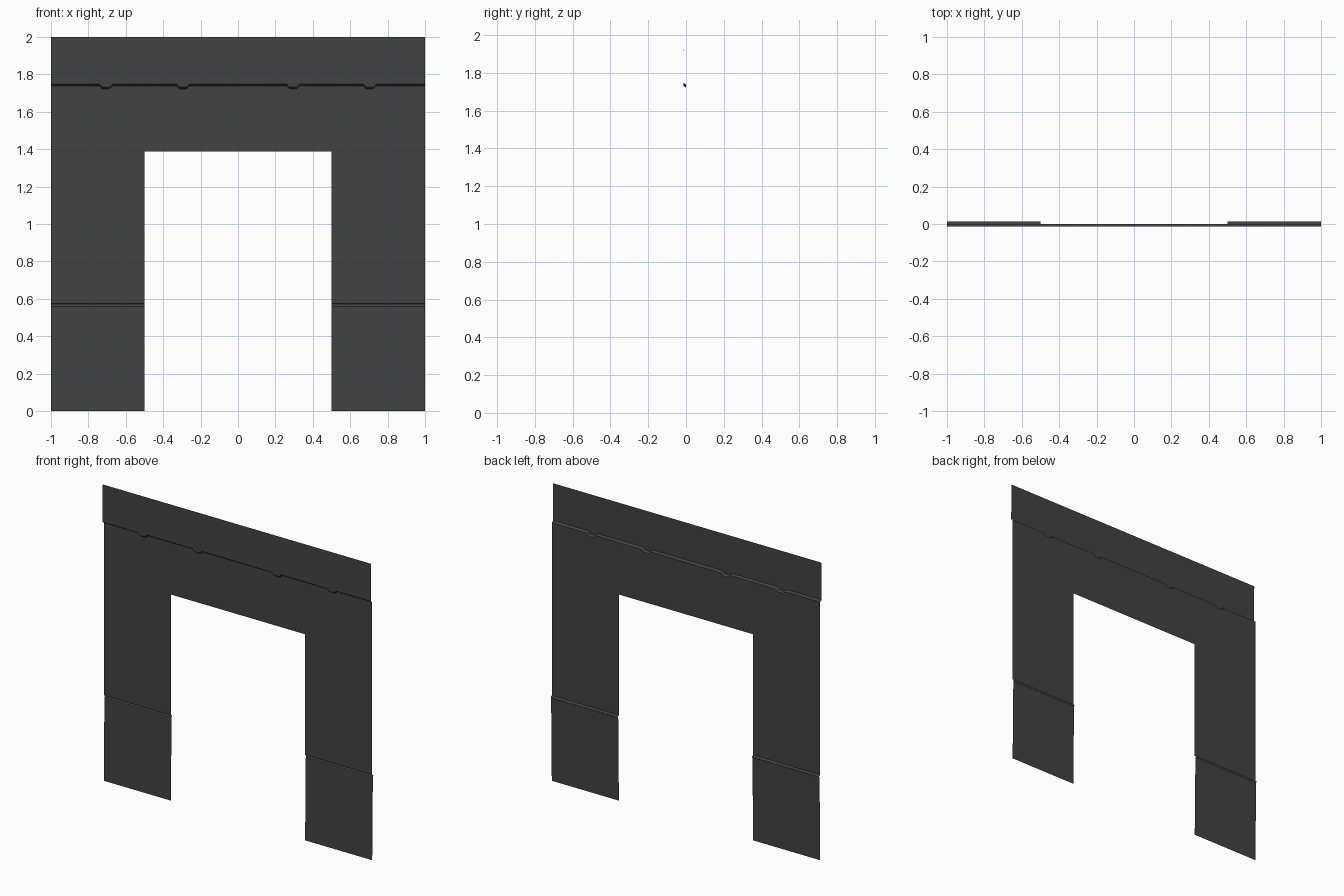
import bpy

if "Cube" in bpy.data.objects:
    bpy.data.objects.remove(bpy.data.objects["Cube"])

# One dark grey for the whole wall
grey = bpy.data.materials.new("dark grey")
grey.diffuse_color = (0.055, 0.055, 0.055, 1)
grey.use_nodes = True
grey.node_tree.nodes["Principled BSDF"].inputs["Base Color"].default_value = grey.diffuse_color


def sheet(name, rows, smooth=True):
    """Open surface facing -y through rows of points, listed top to bottom, left to right."""
    n = len(rows[0])
    verts = [p for row in rows for p in row]
    faces = [(r * n + c, (r + 1) * n + c, (r + 1) * n + c + 1, r * n + c + 1)
             for r in range(len(rows) - 1) for c in range(n - 1)]
    mesh = bpy.data.meshes.new(name)
    mesh.from_pydata(verts, [], faces)
    mesh.materials.append(grey)
    for p in mesh.polygons:
        p.use_smooth = smooth
    obj = bpy.data.objects.new(name, mesh)
    bpy.context.collection.objects.link(obj)
    return obj


# Columns across the wall; each notch in the ledge drops a little
columns = [(-1.0, 0.0), (-0.5, 0.0), (0.5, 0.0), (1.0, 0.0)]
for centre in (-0.705, -0.295, 0.295, 0.705):
    columns += [(centre - 0.035, 0.0), (centre - 0.02, 0.016),
                (centre + 0.02, 0.016), (centre + 0.035, 0.0)]
columns.sort()


def row(y, z, drop=0.0):
    return [(x, y, z - d * drop) for x, d in columns]


# Top band, standing slightly forward, and its chipped under-ledge
sheet("top_band", [row(-0.011, 2.0), row(-0.014, 1.748, 1)])
sheet("band_ledge", [row(-0.014, 1.748, 1), row(0.0, 1.738, 1)])

# Wall above the opening
sheet("lintel", [row(0.0, 1.738, 1), row(0.0, 1.388)])

# Legs: upper wall, horizontal groove, leaning base panel
for side, x0 in (("left", -1.0), ("right", 0.5)):
    def strip(part, profile):
        sheet(side + part, [[(x0, y, z), (x0 + 0.5, y, z)] for y, z in profile])
    strip("_leg_wall", [(0.0, 1.388), (0.0, 0.575)])
    strip("_leg_groove", [(0.0, 0.575), (0.014, 0.568), (0.007, 0.56)])
    strip("_base_panel", [(0.007, 0.56), (0.0, 0.0)])
